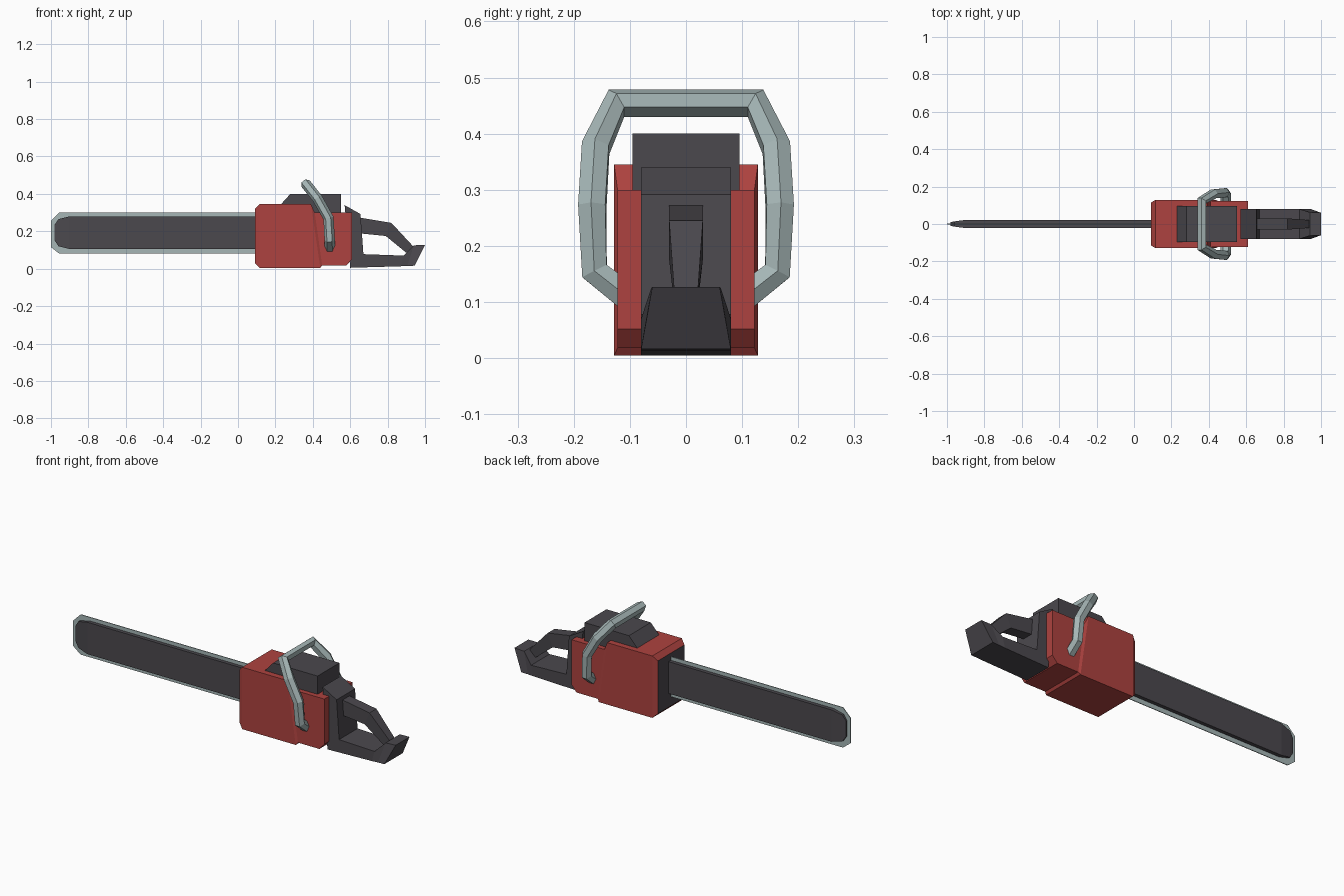
import bpy, bmesh

if "Cube" in bpy.data.objects:
    bpy.data.objects.remove(bpy.data.objects["Cube"])


def material(name, rgb):
    m = bpy.data.materials.new(name)
    m.diffuse_color = (*rgb, 1)
    m.use_nodes = True
    m.node_tree.nodes["Principled BSDF"].inputs["Base Color"].default_value = m.diffuse_color
    return m


RED = material("red_casing", (0.42, 0.055, 0.05))
DARK = material("dark_plastic", (0.07, 0.065, 0.075))
STEEL = material("pale_metal", (0.38, 0.47, 0.47))


def loft(name, sections, mat, end_mat=None):
    """Four-cornered loft along x; section = bottom (x, z, half width), top (x, z, half width)."""
    bm = bmesh.new()
    rings = []
    for xb, zb, wb, xt, zt, wt in sections:
        rings.append([bm.verts.new(p) for p in
                      ((xb, -wb, zb), (xb, wb, zb), (xt, wt, zt), (xt, -wt, zt))])
    for a, b in zip(rings, rings[1:]):
        for i in range(4):
            j = (i + 1) % 4
            bm.faces.new((a[i], a[j], b[j], b[i]))
    front = bm.faces.new(rings[0])
    bm.faces.new(rings[-1])
    if end_mat:
        front.material_index = 1
    bmesh.ops.recalc_face_normals(bm, faces=bm.faces[:])
    me = bpy.data.meshes.new(name)
    bm.to_mesh(me)
    bm.free()
    me.materials.append(mat)
    if end_mat:
        me.materials.append(end_mat)
    ob = bpy.data.objects.new(name, me)
    bpy.context.collection.objects.link(ob)
    return ob


def slab(x, w, z0, z1):
    """Upright section with the same x and width top and bottom."""
    return (x, z0, w, x, z1, w)


# Guide bar with tapered tip, and the thin chain around it
loft("guide_bar", [slab(-0.98, 0.010, 0.15, 0.235), slab(-0.96, 0.014, 0.12, 0.265),
                   slab(-0.90, 0.022, 0.105, 0.28), slab(0.12, 0.022, 0.105, 0.28)], DARK)
loft("chain", [slab(-1.0, 0.002, 0.115, 0.255), slab(-0.955, 0.002, 0.08, 0.30),
               slab(0.12, 0.002, 0.08, 0.30)], STEEL)

# Engine casing: chamfered front with dark end panel, stepped down at the rear
loft("engine_casing", [slab(0.09, 0.115, 0.03, 0.32), slab(0.115, 0.128, 0.005, 0.345),
                       (0.44, 0.005, 0.128, 0.39, 0.345, 0.128),
                       (0.45, 0.018, 0.122, 0.41, 0.30, 0.122),
                       slab(0.58, 0.122, 0.018, 0.30), slab(0.61, 0.122, 0.052, 0.30)],
     RED, DARK)

# Top cover
loft("top_cover", [slab(0.23, 0.095, 0.29, 0.345), slab(0.28, 0.095, 0.29, 0.40),
                   slab(0.55, 0.095, 0.29, 0.40)], DARK)

# Rear handle: upright column, foot plate with raised tail, and grip
loft("rear_column", [(0.60, 0.005, 0.08, 0.57, 0.34, 0.08),
                     (0.675, 0.015, 0.08, 0.655, 0.292, 0.08)], DARK)
loft("rear_foot", [(0.60, 0.005, 0.08, 0.66, 0.078, 0.08),
                   (0.87, 0.013, 0.08, 0.885, 0.07, 0.08),
                   (0.905, 0.015, 0.08, 0.94, 0.125, 0.062),
                   (0.945, 0.016, 0.08, 1.0, 0.127, 0.06)], DARK)
loft("rear_grip", [(0.64, 0.19, 0.03, 0.64, 0.275, 0.03),
                   (0.79, 0.175, 0.03, 0.82, 0.245, 0.03),
                   (0.90, 0.085, 0.02, 0.95, 0.105, 0.02)], DARK)

# Wrap-around front handle: six-sided tube, path mirrored across y
half = [(0.49, 0.105, 0.11), (0.49, 0.163, 0.155), (0.484, 0.167, 0.27),
        (0.425, 0.161, 0.375), (0.362, 0.124, 0.454)]
path = half + [(x, -y, z) for x, y, z in reversed(half)]
curve = bpy.data.curves.new("front_handle", 'CURVE')
curve.dimensions = '3D'
curve.bevel_depth = 0.028
curve.bevel_resolution = 1
curve.use_fill_caps = True
spline = curve.splines.new('POLY')
spline.points.add(len(path) - 1)
for point, co in zip(spline.points, path):
    point.co = (*co, 1)
spline.use_smooth = False
curve.materials.append(STEEL)
bpy.context.collection.objects.link(bpy.data.objects.new("front_handle", curve))
